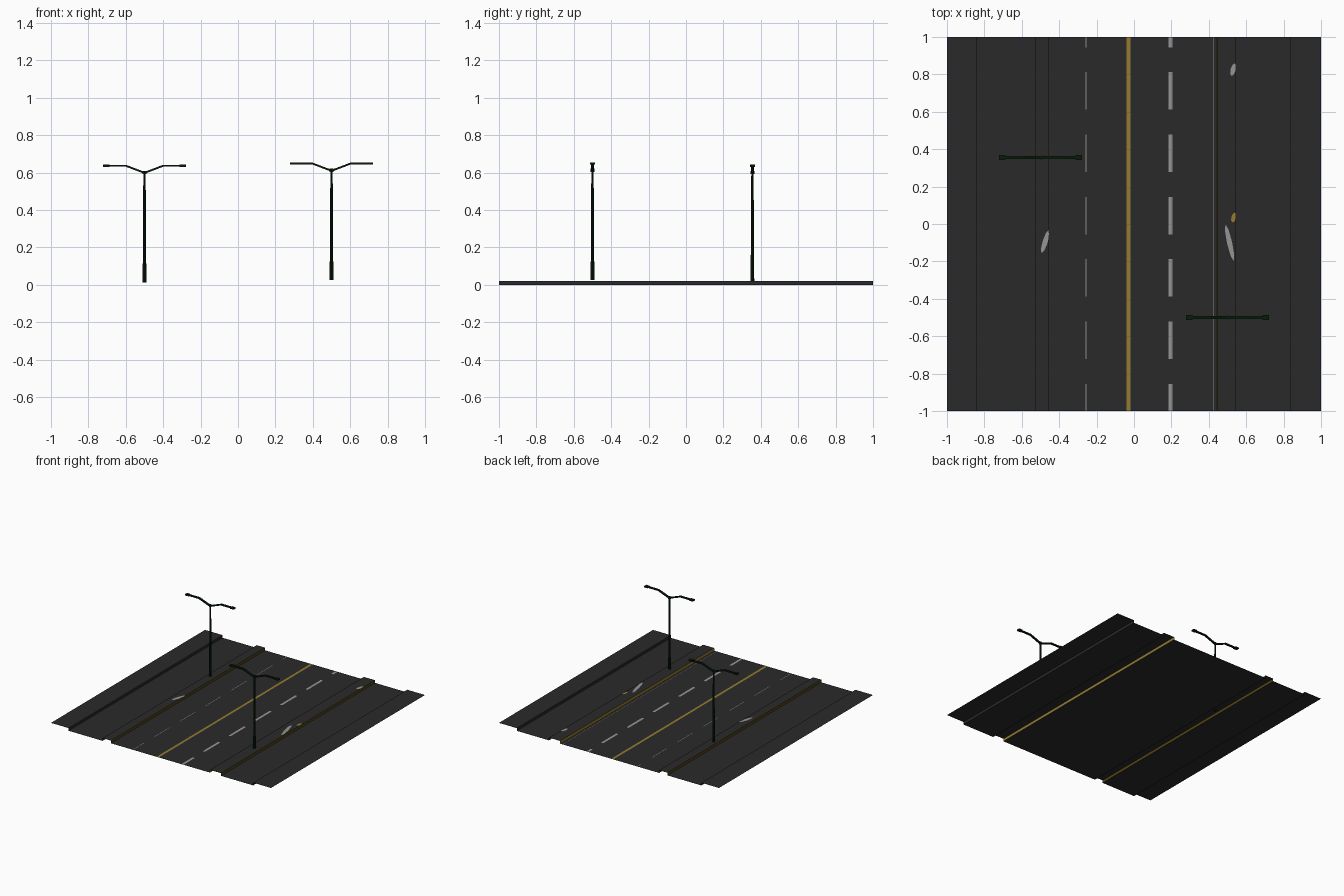
import bpy, bmesh, math
from mathutils import Vector, Matrix

if "Cube" in bpy.data.objects:
    bpy.data.objects.remove(bpy.data.objects["Cube"])

def mat(name, c):
    m = bpy.data.materials.new(name)
    m.diffuse_color = (*c, 1)
    m.use_nodes = True
    m.node_tree.nodes["Principled BSDF"].inputs["Base Color"].default_value = m.diffuse_color
    return m

ASPHALT = mat("asphalt", (0.0225, 0.0225, 0.0225))
WHITE = mat("white_paint", (0.30, 0.30, 0.30))
YELLOW = mat("yellow_paint", (0.30, 0.20, 0.03))
OCHRE = mat("dark_ochre_kerb", (0.09, 0.06, 0.006))
GREEN = mat("dark_green_metal", (0.002, 0.012, 0.003))
H = 0.022  # kerb height

def finish(bm, name, mats):
    me = bpy.data.meshes.new(name)
    bm.to_mesh(me)
    bm.free()
    ob = bpy.data.objects.new(name, me)
    for m in mats:
        me.materials.append(m)
    bpy.context.collection.objects.link(ob)
    return ob

def plate(bm, x, y, z, w, l):
    """thin flat paint quad"""
    bm.faces.new([bm.verts.new((x + sx * w / 2, y + sy * l / 2, z))
                  for sx, sy in ((-1, -1), (1, -1), (1, 1), (-1, 1))])

# Road: open sheet swept along y, raised pavements and medians
KERB = 0.445
profile = [(-1, H), (-0.84, H), (-0.84, 0), (-0.53, 0), (-0.53, H), (-0.455, H), (-0.455, 0),
           (KERB, 0), (KERB, H), (0.545, H), (0.545, 0), (0.838, 0), (0.838, H), (1, H)]
bm = bmesh.new()
rows = [[bm.verts.new((x, y, z)) for x, z in profile] for y in (-1, 1)]
for i in range(len(profile) - 1):
    f = bm.faces.new((rows[0][i], rows[0][i + 1], rows[1][i + 1], rows[1][i]))
    x0, x1 = profile[i][0], profile[i + 1][0]
    if x0 == x1 and abs(x0) < 0.6:  # painted median kerbs
        f.material_index = 1 if x0 == KERB else 2
        if x0 == KERB:
            f.normal_flip()
finish(bm, "road_surface", [ASPHALT, YELLOW, OCHRE])

# Bright kerb stripe on the right median
bm = bmesh.new()
bm.faces.new([bm.verts.new((KERB - dx, y, z)) for dx, y, z in
              ((0.004, -1, 0.0005), (0.004, 1, 0.0005), (0.001, 1, H), (0.001, -1, H))]).normal_flip()
finish(bm, "kerb_stripe", [YELLOW])

# Centre line
bm = bmesh.new()
plate(bm, -0.03, 0, 0.0003, 0.02, 2)
finish(bm, "centre_line", [YELLOW])

# Lane dashes and edge line
bm = bmesh.new()
for x, w in ((-0.256, 0.004), (0.195, 0.02)):
    for k in range(-3, 4):
        c = 0.045 + k / 3
        a, b = max(-1, c - 0.1), min(1, c + 0.1)
        plate(bm, x, (a + b) / 2, 0.0003, w, b - a)
plate(bm, 0.423, 0, 0.0003, 0.002, 2)
finish(bm, "lane_dashes", [WHITE])

# Worn paint patches on the medians
def patch(bm, x, y, w, l, turn):
    m = (Matrix.Translation((x, y, H + 0.001)) @ Matrix.Rotation(turn, 4, 'Z')
         @ Matrix.Diagonal((w / 2, l / 2, 1, 1)))
    bmesh.ops.create_circle(bm, cap_ends=True, segments=8, radius=1, matrix=m)

bm = bmesh.new()
patch(bm, -0.475, -0.095, 0.028, 0.13, -0.3)
patch(bm, 0.511, -0.10, 0.028, 0.20, 0.22)
patch(bm, 0.53, 0.825, 0.028, 0.07, -0.25)
finish(bm, "white_patches", [WHITE])
bm = bmesh.new()
patch(bm, 0.533, 0.035, 0.026, 0.055, -0.25)
finish(bm, "yellow_patch", [YELLOW])

# Street lamps
def cone(bm, z0, z1, r0, r1):
    bmesh.ops.create_cone(bm, cap_ends=True, segments=8, radius1=r0, radius2=r1, depth=z1 - z0,
                          matrix=Matrix.Translation((0, 0, (z0 + z1) / 2)))

def bar(bm, a, b, wy, wz):
    """box beam between two points in the xz plane"""
    a, b = Vector(a), Vector(b)
    d = b - a
    m = (Matrix.Translation((a + b) / 2) @ Matrix.Rotation(-math.atan2(d.z, d.x), 4, 'Y')
         @ Matrix.Diagonal((d.length, wy, wz, 1)))
    bmesh.ops.create_cube(bm, size=1, matrix=m)

def lamp(name, x, y, z):
    bm = bmesh.new()
    cone(bm, 0, 0.10, 0.010, 0.0095)      # base
    cone(bm, 0.10, 0.35, 0.009, 0.008)    # lower pole
    cone(bm, 0.35, 0.585, 0.008, 0.006)   # upper pole
    cone(bm, 0.578, 0.596, 0.010, 0.010)  # hub
    for s in (-1, 1):
        bar(bm, (0, 0, 0.585), (s * 0.10, 0, 0.623), 0.015, 0.010)
        bar(bm, (s * 0.098, 0, 0.623), (s * 0.20, 0, 0.623), 0.015, 0.010)
        bar(bm, (s * 0.188, 0, 0.623), (s * 0.221, 0, 0.623), 0.027, 0.011)  # lamp head
    bmesh.ops.recalc_face_normals(bm, faces=bm.faces)
    finish(bm, name, [GREEN]).location = (x, y, z)

lamp("left_street_lamp", -0.5, 0.355, 0.014)
lamp("right_street_lamp", 0.5, -0.5, 0.025)
